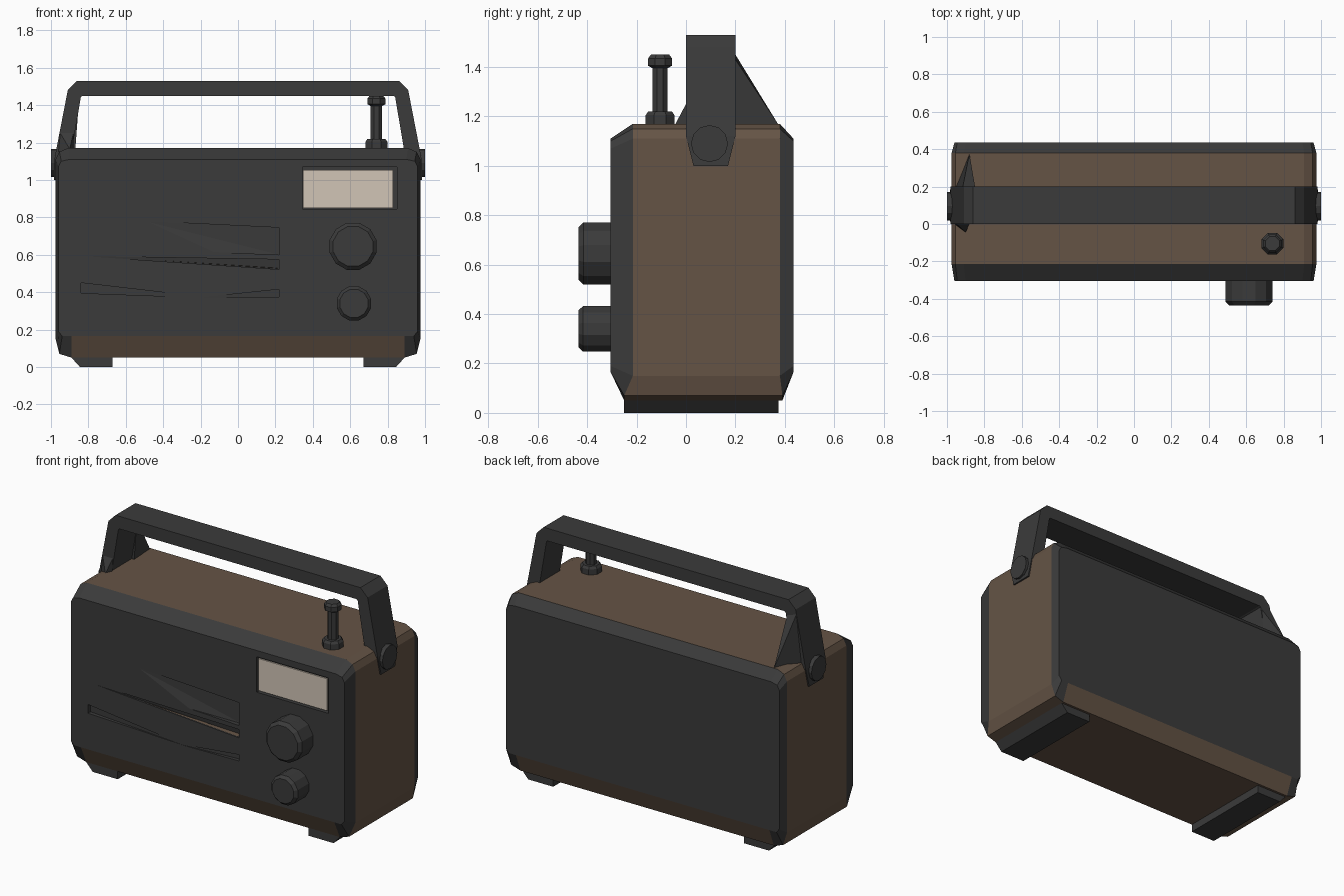
import bpy, bmesh, math
from mathutils import Matrix

if "Cube" in bpy.data.objects:
    bpy.data.objects.remove(bpy.data.objects["Cube"])


def material(name, rgb):
    m = bpy.data.materials.new(name)
    m.diffuse_color = (*rgb, 1)
    m.use_nodes = True
    m.node_tree.nodes["Principled BSDF"].inputs["Base Color"].default_value = m.diffuse_color
    return m


DARK = material("dark grey plastic", (0.043, 0.043, 0.043))
BROWN = material("brown casing", (0.13, 0.088, 0.06))
CREAM = material("cream dial", (0.64, 0.56, 0.47))


def finish(name, bm, mats):
    bmesh.ops.recalc_face_normals(bm, faces=bm.faces[:])
    me = bpy.data.meshes.new(name)
    bm.to_mesh(me)
    bm.free()
    for m in mats:
        me.materials.append(m)
    ob = bpy.data.objects.new(name, me)
    bpy.context.collection.objects.link(ob)
    return ob


def loft(bm, rings):
    """Skin a list of equal closed rings and cap both ends."""
    vs = [[bm.verts.new(p) for p in r] for r in rings]
    n = len(vs[0])
    for a, b in zip(vs, vs[1:]):
        for i in range(n):
            j = (i + 1) % n
            bm.faces.new((a[i], a[j], b[j], b[i]))
    bm.faces.new(vs[0])
    bm.faces.new(vs[-1][::-1])


def hull(name, pts, mat):
    bm = bmesh.new()
    for p in pts:
        bm.verts.new(p)
    bmesh.ops.convex_hull(bm, input=bm.verts[:])
    return finish(name, bm, [mat])


def turned(name, profile, sides, centre, forward=False):
    """Lathe (radius, height) steps along z, or along -y when forward."""
    bm = bmesh.new()
    loft(bm, [[(r * math.cos((k + .5) * math.tau / sides),
                r * math.sin((k + .5) * math.tau / sides), h)
               for k in range(sides)] for r, h in profile])
    if forward:
        bm.transform(Matrix.Rotation(math.pi / 2, 4, 'X'))
    bm.transform(Matrix.Translation(centre))
    return finish(name, bm, [DARK])


def cut(body, cutter):
    mod = body.modifiers.new(cutter.name, 'BOOLEAN')
    mod.operation = 'DIFFERENCE'
    mod.solver = 'EXACT'
    mod.object = cutter
    cutter.hide_render = True
    cutter.hide_viewport = True


# Casing: brown shell between two dark bevelled ends
full = [(.89, .05), (.955, .07), (.975, .15), (.975, 1.11), (.955, 1.15), (.91, 1.17)]
small = [(.89, .165), (.94, .165), (.96, .19), (.96, 1.07), (.945, 1.1), (.90, 1.11)]


def outline(half, y, y_low):
    pts = half + [(-x, z) for x, z in reversed(half)]
    return [(x, y_low if z < .1 else y, z) for x, z in pts]


bm = bmesh.new()
loft(bm, [outline(small, -.305, -.305), outline(full, -.215, -.25),
          outline(full, .38, .39), outline(small, .435, .435)])
for f in bm.faces:
    c = f.calc_center_median()
    slope = c.z < .15 and abs(c.x) < .1
    f.material_index = 1 if (-.2 < c.y < .3 or slope) else 0
body = finish("casing", bm, [DARK, BROWN])

# Dial recess and speaker grooves cut in the front
cut(body, hull("dial_cutter", [(x, y, z) for x in (.345, .85) for y in (-.4, -.275)
                               for z in (.845, 1.07)], DARK))
cut(body, hull("wide_groove_cutter",
               [(-.5, -.306, .78), (-.14, -.306, .615), (.22, -.31, .745), (.22, -.31, .60),
                (.22, -.275, .745), (.22, -.275, .60)], DARK))
cut(body, hull("middle_groove_cutter",
               [(-.81, -.306, .592), (.22, -.31, .522), (.22, -.31, .575),
                (.22, -.265, .522), (.22, -.275, .575)], DARK))
cut(body, hull("left_groove_cutter",
               [(-.84, -.31, .45), (-.84, -.31, .395), (-.84, -.28, .45), (-.84, -.28, .395),
                (-.15, -.306, .37)], DARK))
cut(body, hull("right_groove_cutter",
               [(-.21, -.306, .37), (.22, -.31, .415), (.22, -.31, .375), (.22, -.28, .415),
                (.22, -.28, .375)], DARK))

# Brown sliver on the floor of the middle groove
bm = bmesh.new()
bm.faces.new([bm.verts.new(p) for p in ((-.46, -.305, .573), (.21, -.303, .527), (.21, -.27, .529))])
finish("groove_floor", bm, [BROWN])

# Dial plate
hull("dial_plate", [(x, y, z) for x in (.347, .828) for y in (-.289, -.281)
                    for z in (.85, 1.053)], CREAM)

# Knobs
turned("tuning_knob", [(.13, -.02), (.13, .11), (.11, .13)], 12, (.615, -.305, .645), True)
turned("volume_knob", [(.095, -.02), (.095, .112), (.078, .13)], 12, (.62, -.305, .34), True)

# Antenna
turned("antenna", [(.063, 1.15), (.063, 1.205), (.052, 1.22), (.033, 1.22), (.033, 1.395),
                   (.052, 1.405), (.052, 1.435), (.04, 1.45)], 8, (.74, -.105, 0))

# Handle: outer x, z, inner x, z, front y, back y for one half
half = [(.985, 1.0, .95, 1.0, .03, .17), (.98, 1.12, .895, 1.12, 0, .2),
        (.91, 1.48, .84, 1.445, 0, .2), (.86, 1.53, .83, 1.45, 0, .2)]
bm = bmesh.new()
loft(bm, [[(s * xo, a, zo), (s * xo, b, zo), (s * xi, b, zi), (s * xi, a, zi)]
          for s, rows in ((-1, half), (1, half[::-1])) for xo, zo, xi, zi, a, b in rows])
finish("handle", bm, [DARK])

# Webs beside the left handle leg
hull("handle_web_back", [(-.915, .2, 1.45), (-.85, .2, 1.43), (-.95, .2, 1.15),
                         (-.87, .2, 1.16), (-.88, .375, 1.165)], DARK)
hull("handle_web_front", [(-.95, 0, 1.25), (-.88, 0, 1.25), (-.96, 0, 1.15),
                          (-.88, 0, 1.16), (-.9, -.045, 1.165)], DARK)

# Handle pivots and feet on both sides
for s, side in ((-1, "left"), (1, "right")):
    bm = bmesh.new()
    bmesh.ops.create_cone(bm, cap_ends=True, segments=12, radius1=.075, radius2=.075, depth=.06)
    bm.transform(Matrix.Translation((s * .97, .095, 1.09)) @ Matrix.Rotation(math.pi / 2, 4, 'Y'))
    finish(side + "_pivot", bm, [DARK])
    hull(side + "_foot", [(s * x, y, z) for x, z in ((.67, 0), (.845, 0), (.67, .055), (.895, .055))
                          for y in (-.25, .375)], DARK)
